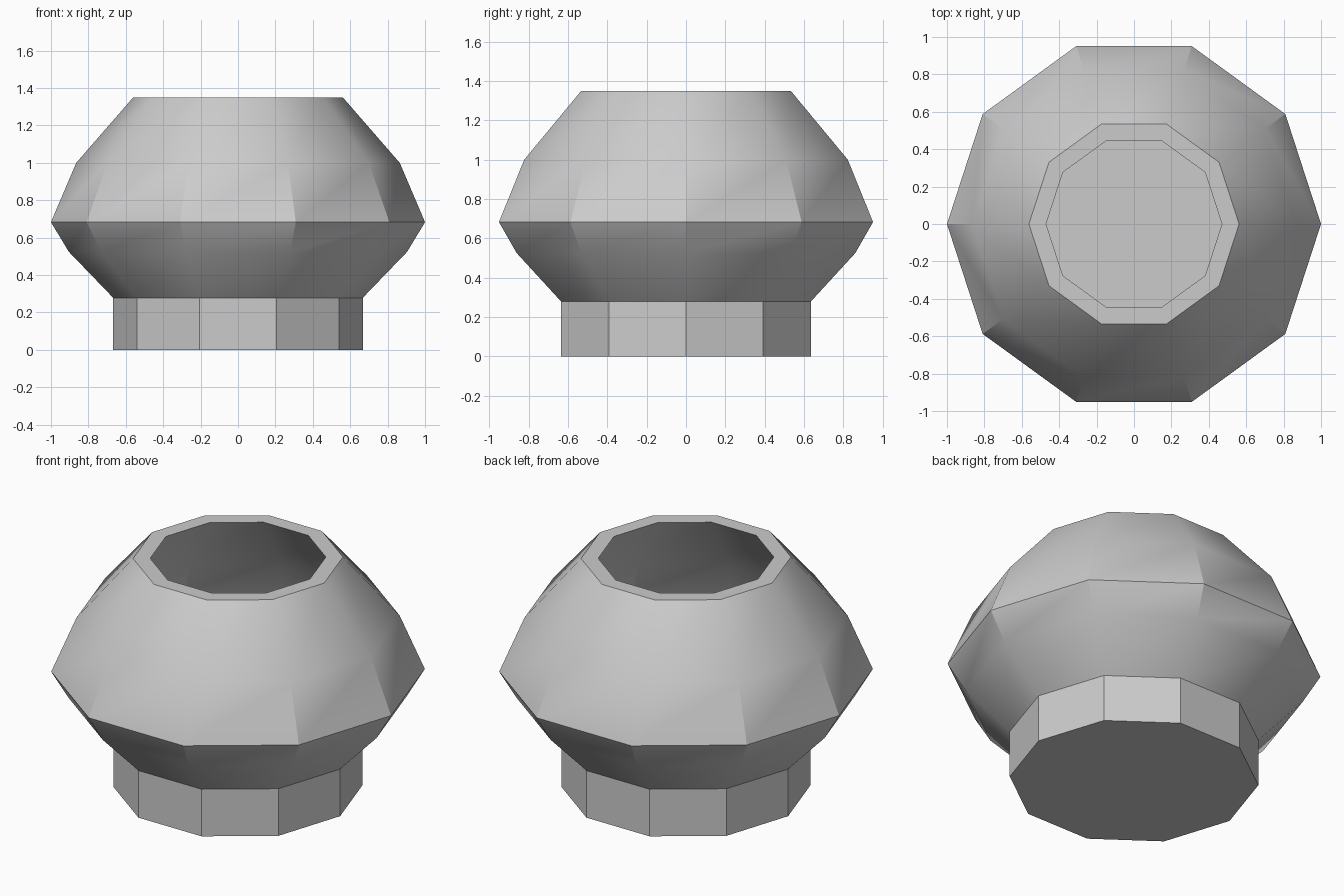
import bpy, bmesh
from math import cos, sin, tau, radians

if "Cube" in bpy.data.objects:
    bpy.data.objects.remove(bpy.data.objects["Cube"])

SIDES = 10

# closed pot section (radius, height): outside from foot to lip, then back down the inside
outside = [(0.667, 0), (0.667, 0.278), (0.905, 0.525), (1.0, 0.683), (0.865, 1.0), (0.562, 1.348)]
inside = [(0.47, 1.348), (0.785, 0.965), (0.90, 0.69), (0.825, 0.565), (0.577, 0.315), (0.577, 0.09)]


def lathe(name, profile):
    """Spin a profile around z and cap both ends."""
    bm = bmesh.new()
    rings = [[bm.verts.new((r * cos(tau * i / SIDES), r * sin(tau * i / SIDES), z))
              for i in range(SIDES)] for r, z in profile]
    for a, b in zip(rings, rings[1:]):
        for i in range(SIDES):
            j = (i + 1) % SIDES
            bm.faces.new((a[i], a[j], b[j], b[i]))
    bm.faces.new(rings[0][::-1])   # underside
    bm.faces.new(rings[-1])        # inner floor
    bmesh.ops.recalc_face_normals(bm, faces=bm.faces)
    mesh = bpy.data.meshes.new(name)
    bm.to_mesh(mesh)
    bm.free()
    obj = bpy.data.objects.new(name, mesh)
    bpy.context.collection.objects.link(obj)
    return obj


# hollow ten-sided pot, smooth only across the shallow edges
pot = lathe("pot", outside + inside)
bpy.context.view_layer.objects.active = pot
pot.select_set(True)
bpy.ops.object.shade_smooth_by_angle(angle=radians(30))
